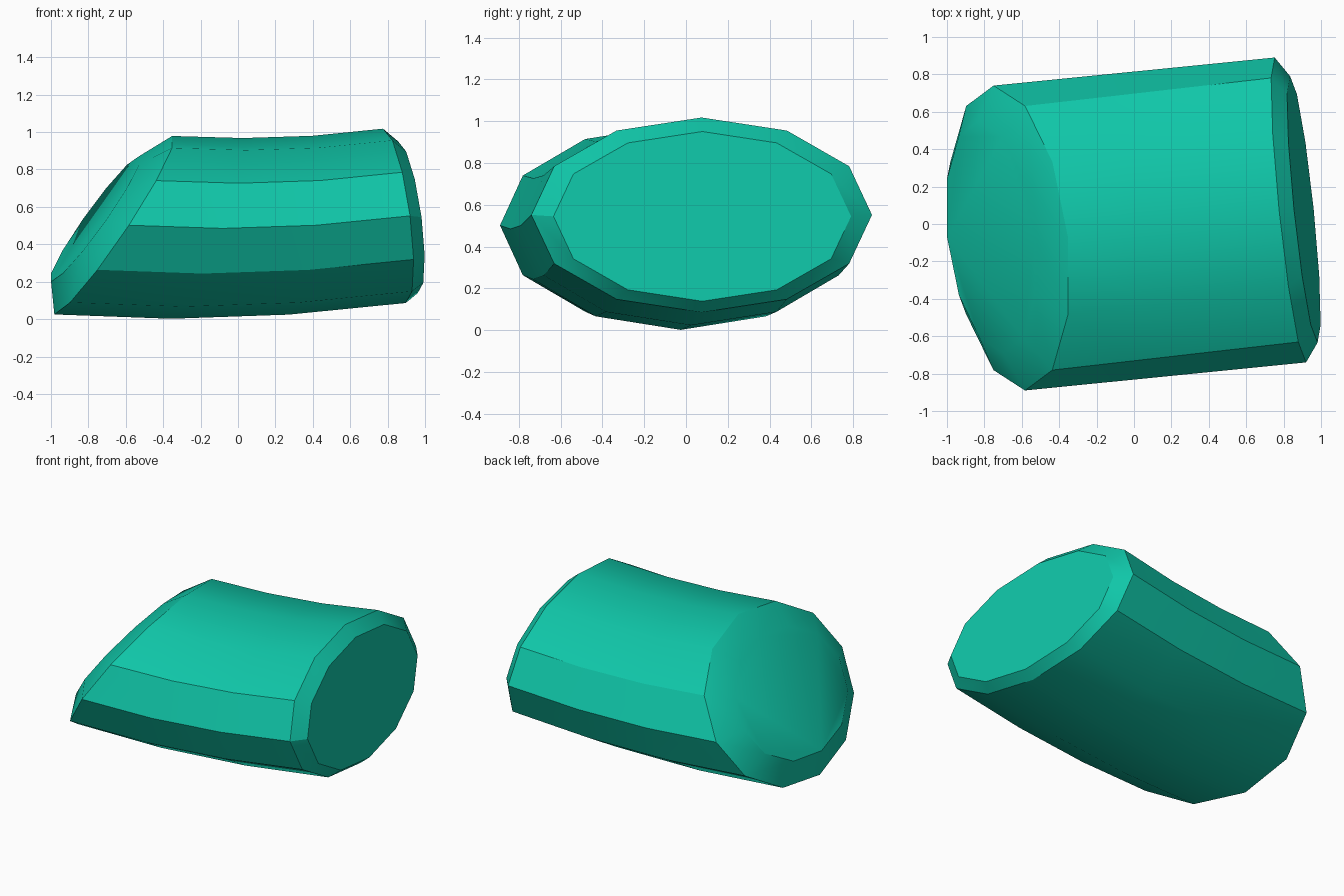
import bpy
import bmesh
from math import cos, sin, tau

old = bpy.data.objects.get("Cube")
if old:
    bpy.data.objects.remove(old, do_unlink=True)

SIDES = 12
Y_TILT = -0.103

# Single teal colour
teal = bpy.data.materials.new("teal")
teal.use_nodes = True
colour = (0.005, 0.565, 0.392, 1.0)
teal.diffuse_color = colour
teal.node_tree.nodes["Principled BSDF"].inputs["Base Color"].default_value = colour

# Rings along the tube: centre x, y, z, radius y, radius z, lean of x with z
rings = [
    (-0.765, -0.07, 0.535, 0.62, 0.335, 0.70),    # slanted cap
    (-0.667, -0.075, 0.502, 0.815, 0.477, 0.66),  # slanted rim
    (-0.166, -0.025, 0.485, 0.815, 0.483, 0.397),
    (0.335, 0.025, 0.502, 0.815, 0.478, 0.133),
    (0.836, 0.075, 0.552, 0.815, 0.466, -0.13),   # upright rim
    (0.908, 0.078, 0.545, 0.712, 0.406, -0.13),   # upright cap
]


def add_ring(bm, x, y, z, ry, rz, lean):
    verts = []
    for k in range(SIDES):
        dy = ry * cos(tau * k / SIDES)
        dz = rz * sin(tau * k / SIDES)
        verts.append(bm.verts.new((x + Y_TILT * dy + lean * dz, y + dy, z + dz)))
    return verts


# Sagging oval tube with bevelled ends
bm = bmesh.new()
loops = [add_ring(bm, *r) for r in rings]
for a, b in zip(loops, loops[1:]):
    for k in range(SIDES):
        n = (k + 1) % SIDES
        bm.faces.new((a[k], a[n], b[n], b[k]))
bm.faces.new(loops[0])
bm.faces.new(loops[-1])
bmesh.ops.recalc_face_normals(bm, faces=bm.faces)

mesh = bpy.data.meshes.new("tube_segment")
bm.to_mesh(mesh)
bm.free()
mesh.materials.append(teal)
tube = bpy.data.objects.new("tube_segment", mesh)
bpy.context.collection.objects.link(tube)

# Smooth shading with the steep edges kept sharp
bpy.ops.object.select_all(action="DESELECT")
tube.select_set(True)
bpy.context.view_layer.objects.active = tube
bpy.ops.object.shade_smooth_by_angle(angle=tau / 12)
